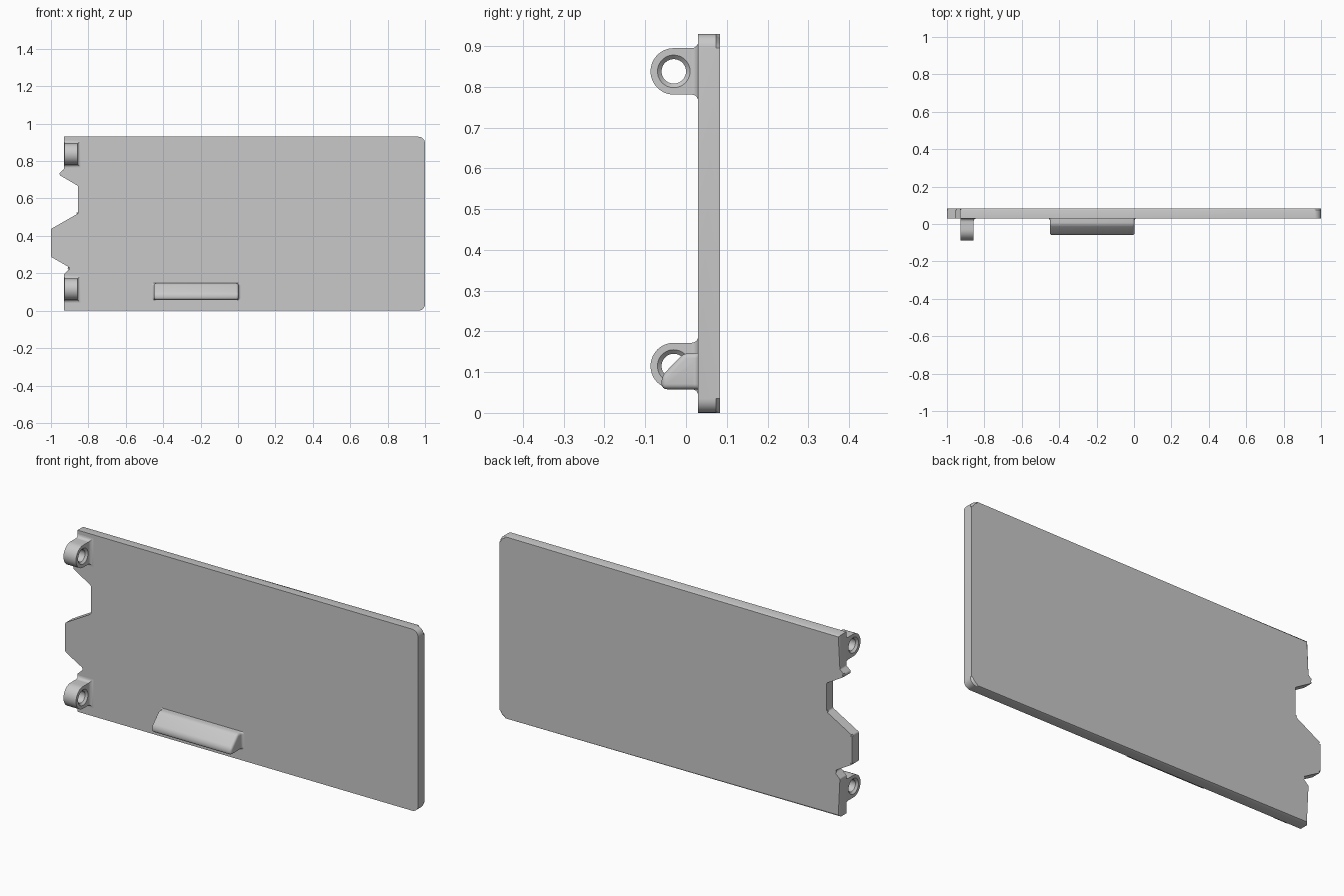
import bpy, bmesh, math
from mathutils import Vector

cube = bpy.data.objects.get("Cube")
if cube:
    bpy.data.objects.remove(cube)

grey = bpy.data.materials.new("plain grey")
grey.use_nodes = True
grey.diffuse_color = (0.58, 0.58, 0.58, 1)
grey.node_tree.nodes["Principled BSDF"].inputs["Base Color"].default_value = (0.58, 0.58, 0.58, 1)

FRONT, BACK = 0.03, 0.083


def finish(bm, name, angle=30):
    bmesh.ops.recalc_face_normals(bm, faces=bm.faces)
    mesh = bpy.data.meshes.new(name)
    bm.to_mesh(mesh)
    bm.free()
    mesh.materials.append(grey)
    ob = bpy.data.objects.new(name, mesh)
    bpy.context.collection.objects.link(ob)
    bpy.ops.object.select_all(action='DESELECT')
    ob.select_set(True)
    bpy.context.view_layer.objects.active = ob
    bpy.ops.object.shade_smooth_by_angle(angle=math.radians(angle))


def bridge(bm, a, b):
    """Join two closed rings of vertices with quads."""
    for i in range(len(a)):
        j = (i + 1) % len(a)
        bm.faces.new((a[i], a[j], b[j], b[i]))


def prism(points, start, end, place):
    """Extrude a closed 2D profile between two depths."""
    bm = bmesh.new()
    a, b = [[bm.verts.new(place(p, d)) for p in points] for d in (start, end)]
    bm.faces.new(a)
    bm.faces.new(b)
    bridge(bm, a, b)
    return bm


def rounded(corners, steps=6):
    """Round each (x, z, radius) corner of a closed outline."""
    out = []
    for i, (x, z, r) in enumerate(corners):
        p = Vector((x, z))
        if r == 0:
            out.append(p)
            continue
        u = (Vector(corners[i - 1][:2]) - p).normalized()
        v = (Vector(corners[(i + 1) % len(corners)][:2]) - p).normalized()
        half = u.angle(v) / 2
        middle = (u + v).normalized()
        centre = p + middle * r / math.sin(half)
        start = p + u * r / math.tan(half) - centre
        across = (u - v).normalized()
        sweep = math.pi / 2 - half
        for k in range(steps + 1):
            t = sweep * (1 - 2 * k / steps)
            out.append(centre + (across * math.sin(t) - middle * math.cos(t)) * start.length)
    return out


def fillet_skirt(name, x0, x1, z0, z1, r, corner=0, left=1, right=1, low=1, high=1):
    """Concave fillet where a part meets the panel."""
    bm = bmesh.new()
    rings = []
    for k in range(6):
        t = math.pi / 2 * k / 5
        g = r * (1 - math.sin(t))
        y = FRONT - r * (1 - math.cos(t))
        xa, xb, za, zb = x0 - g * right, x1 + g * left, z0 - g * low, z1 + g * high
        outline = rounded([(xa, za, corner), (xb, za, corner),
                           (xb, zb, corner), (xa, zb, corner)])
        rings.append([bm.verts.new((x, y, z)) for x, z in outline])
    for a, b in zip(rings, rings[1:]):
        bridge(bm, a, b)
    finish(bm, name)


# Panel with a notched hinge edge and a chamfered back rim
outline = rounded([
    (-0.93, 0, 0), (1, 0, 0.035), (1, 0.93, 0.035), (-0.93, 0.93, 0),
    (-0.93, 0.757, 0.01), (-0.963, 0.73, 0.012), (-0.855, 0.667, 0.01),
    (-0.855, 0.52, 0.01), (-1, 0.437, 0.01), (-1, 0.288, 0.01),
    (-0.895, 0.228, 0.01), (-0.93, 0.195, 0.01)])
bm = prism(outline, FRONT, BACK, lambda p, y: (p[0], y, p[1]))
rim = [e for e in bm.edges if all(v.co.y > BACK - 0.001 for v in e.verts)]
bmesh.ops.bevel(bm, geom=rim, offset=0.009, segments=1, affect='EDGES')
finish(bm, "panel")


# Hinge lugs: D-shaped rings with a countersunk hole
def hinge_lug(name, zc):
    yc, radius, x0, x1 = -0.03, 0.057, -0.928, -0.857
    reach = FRONT + 0.002 - yc
    outer = [(radius * math.cos(t), radius * math.sin(t)) for t in
             (math.pi / 2 + math.pi * k / 24 for k in range(25))]
    outer += [(reach * k / 6, -radius) for k in range(1, 7)]
    outer += [(reach, radius * k / 5) for k in range(-4, 5)]
    outer += [(reach * k / 6, radius) for k in range(6, 0, -1)]

    def hole(r):
        return [(r * y / math.hypot(y, z), r * z / math.hypot(y, z)) for y, z in outer]

    sink = 0.01
    sections = [(outer, x0), (hole(0.04), x0), (hole(0.03), x0 + sink),
                (hole(0.03), x1 - sink), (hole(0.04), x1), (outer, x1)]
    bm = bmesh.new()
    rings = [[bm.verts.new((x, yc + y, zc + z)) for y, z in pts] for pts, x in sections]
    for a, b in zip(rings, rings[1:] + rings[:1]):
        bridge(bm, a, b)
    finish(bm, name)
    fillet_skirt(name + "_fillet", x0, x1, zc - radius, zc + radius, 0.016, right=0)


hinge_lug("lower_hinge_lug", 0.115)
hinge_lug("upper_hinge_lug", 0.838)

# Sloped finger grip
profile = [(FRONT + 0.002, 0.058), (-0.06, 0.058), (-0.06, 0.09),
           (-0.005, 0.147), (FRONT + 0.002, 0.147)]
bm = prism(profile, -0.45, 0.003, lambda p, x: (x, p[0], p[1]))
soft = [e for e in bm.edges if any(v.co.y < FRONT for v in e.verts)]
bmesh.ops.bevel(bm, geom=soft, offset=0.013, segments=4, profile=0.5, affect='EDGES')
finish(bm, "finger_grip", 40)
fillet_skirt("finger_grip_fillet", -0.45, 0.003, 0.058, 0.147, 0.012, corner=0.013, low=0, high=0)
